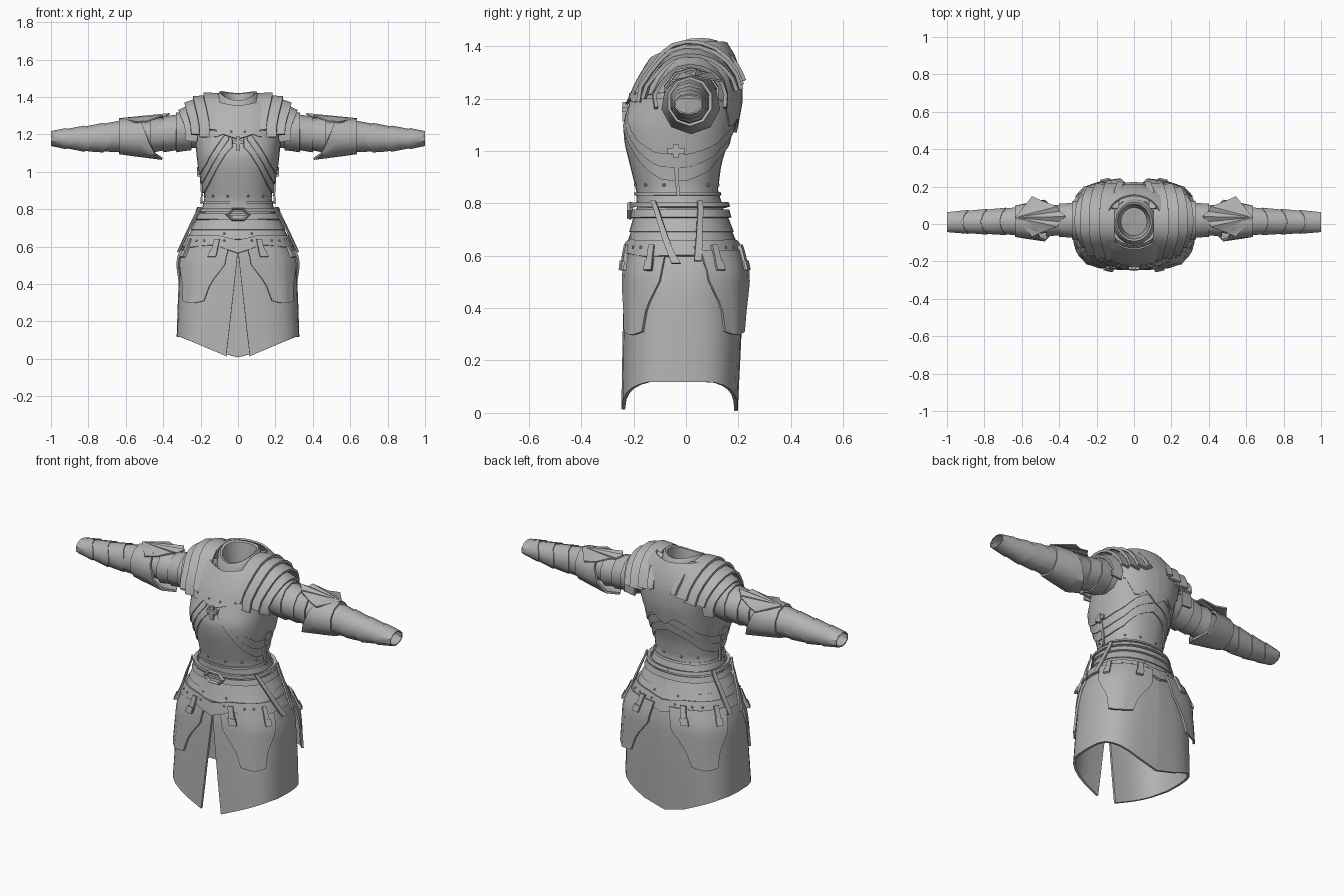
import bpy, bmesh, math
from mathutils import Vector

old = bpy.data.objects.get("Cube")
if old:
    bpy.data.objects.remove(old)

steel = bpy.data.materials.new("grey_steel")
steel.use_nodes = True
GREY = (0.45, 0.45, 0.45, 1)
steel.diffuse_color = GREY
steel.node_tree.nodes["Principled BSDF"].inputs["Base Color"].default_value = GREY
parts = []


def finish(name, bm, thick=0, mirror=False):
    bmesh.ops.remove_doubles(bm, verts=bm.verts, dist=0.0005)
    bmesh.ops.recalc_face_normals(bm, faces=bm.faces)
    me = bpy.data.meshes.new(name)
    bm.to_mesh(me)
    bm.free()
    ob = bpy.data.objects.new(name, me)
    bpy.context.collection.objects.link(ob)
    me.materials.append(steel)
    if thick:
        m = ob.modifiers.new("thickness", 'SOLIDIFY')
        m.thickness, m.offset = thick, 0
    if mirror:
        ob.modifiers.new("mirror", 'MIRROR')
    parts.append(ob)


def sheet(name, f, nu, nv, thick=0.01, mirror=False):
    """Grid surface from f(u, v) with u and v in 0..1."""
    bm = bmesh.new()
    g = [[bm.verts.new(f(i / nu, j / nv)) for j in range(nv + 1)] for i in range(nu + 1)]
    for i in range(nu):
        for j in range(nv):
            bm.faces.new((g[i][j], g[i + 1][j], g[i + 1][j + 1], g[i][j + 1]))
    finish(name, bm, thick, mirror)


def lerp(a, b, t):
    return a + (b - a) * t


def interp(table, k):
    """Piecewise linear lookup: rows are (key, value, ...)."""
    if k <= table[0][0]:
        return table[0][1:]
    for a, b in zip(table, table[1:]):
        if k <= b[0]:
            s = (k - a[0]) / (b[0] - a[0])
            return [lerp(p, q, s) for p, q in zip(a[1:], b[1:])]
    return table[-1][1:]


# Body profile: height, half width, front y, back y, squareness
BODY = [(0, .325, -.24, .19, .6), (.3, .315, -.235, .205, .68), (.53, .305, -.228, .21, .78),
        (.6, .275, -.22, .195, .85), (.7, .235, -.2, .165, .9), (.78, .2, -.187, .143, .9),
        (.85, .18, -.19, .122, .9), (.95, .185, -.215, .135, .85), (1.03, .195, -.235, .16, .85),
        (1.1, .203, -.24, .175, .85), (1.18, .21, -.205, .19, .85), (1.27, .225, -.165, .19, .85),
        (1.33, .21, -.13, .165, .9), (1.37, .16, -.1, .135, 1), (1.395, .1, -.085, .11, 1)]


def body(t, z, off=0):
    """Point on the body at angle t (0 front, 90 left) pushed out by off."""
    w, yf, yb, e = interp(BODY, z)
    s, c = math.sin(math.radians(t)), math.cos(math.radians(t))
    x = (w + off) * math.copysign(abs(s) ** e, s)
    y = (yf + yb) / 2 - ((yb - yf) / 2 + off) * math.copysign(abs(c) ** e, c)
    top = min(max((z - 1.25) / .13, 0), 1)
    return Vector((x, y, z + top * (.15 * (y - .01) + off)))


def plate(name, t0, t1, lo, hi, off, nu=10, nv=4, thick=.01, mirror=True, flare=0):
    """Body-hugging plate; lo and hi are heights or tables over the angle."""
    at = lambda h, t: interp(h, t)[0] if isinstance(h, list) else h

    def f(u, v):
        t = lerp(t0, t1, u)
        return body(t, lerp(at(lo, abs(t)), at(hi, abs(t)), v), off + flare * (1 - v))
    sheet(name, f, nu, nv, thick, mirror)


# Torso shell and its floor
NECKLINE = [(0, 1.352), (40, 1.37), (90, 1.388), (180, 1.372)]
plate("torso_shell", 0, 180, .62, NECKLINE, 0, 16, 26, 0)
bm = bmesh.new()
bm.faces.new([bm.verts.new(body(i * 15, .63, -.005)) for i in range(24)])
finish("waist_lining", bm)


# Long skirt split at the front, hem lower at front and back
def skirt(u, v):
    slit = 3.8 * max(0, 1 - lerp(0, .64, v) / .58)
    t = lerp(slit, 180, u)
    x = abs(body(t, 0).x)
    hem = .008 + .11 * min(1, max(0, x - .05) / .26)
    return body(t, lerp(hem, .64, v))
sheet("skirt", skirt, 14, 8, .014, True)

# Breast and back lames sweeping down from the chest to the sides
SWEEP = [(0, 1.15), (10, 1.12), (28, 1.03), (50, .94), (72, .89), (100, .885), (130, .92),
         (155, .99), (180, 1.03)]
for k, name in enumerate(("lower_lame", "middle_lame", "upper_lame")):
    lo = [(t, z + .05 * k) for t, z in SWEEP]
    hi = [(t, max(z + .06, 1.2)) for t, z in lo]
    plate(name, 6 + 4 * k, 180, lo, hi, .003 + .006 * k, 18, 5)

# Yoke over the collar bones and shoulder blades
plate("yoke", 0, 180, [(0, 1.175), (16, 1.2), (30, 1.18), (50, 1.215), (90, 1.23), (130, 1.19),
      (150, 1.08), (165, 1.13), (180, 1.07)], NECKLINE, .02, 22, 8)
plate("waist_trim", 0, 180, .83, .842, .003, 16, 1)

# Neck collar: rolled ring, low at the front, falling into a closed lining
PROFILE = [(.125, -.025), (.118, .008), (.106, .022), (.094, .014), (.086, -.04), (.076, -.12), (0, -.13)]
def collar(u, v):
    r, h = PROFILE[round(v * 6)]
    a = u * math.tau
    y = r * math.cos(a)
    return Vector((r * .93 * math.sin(a), .013 + y, 1.406 + h + .19 * y - 2.4 * y * y))
sheet("neck_collar", collar, 16, 6, 0)


# Shoulder lames: arches over each arm, leaner towards the chest
def arch(name, x0, x1, r0, r1, a0, a1, thick=.014):
    def f(u, v):
        a = math.radians(lerp(a0, a1, u))
        ry, rz = lerp(r0[0], r1[0], v), lerp(r0[1], r1[1], v)
        s = math.sin(a)
        lean = 1 - .16 * math.sin(2 * a) ** 2 if s < 0 else 1
        return Vector((lerp(x0, x1, v) - .035 * abs(s) ** 3, .015 + lean * ry * s,
                       1.2 + rz * math.cos(a)))
    sheet(name, f, 10, 2, thick, True)
arch("inner_shoulder_lame", .105, .185, (.2, .215), (.206, .218), -84, 76)
arch("middle_shoulder_lame", .165, .24, (.19, .203), (.2, .2), -94, 80)
arch("outer_shoulder_lame", .225, .285, (.172, .185), (.182, .165), -90, 80)
arch("shoulder_cap_lame", .25, .315, (.14, .155), (.137, .125), -105, 105)
arch("shoulder_ridge", .085, .12, (.213, .212), (.218, .224), 18, 72)

# Arm path: x, centre y, centre z, y radius, z radius
ARM = [(.14, .02, 1.22, .1, .1), (.3, .02, 1.215, .095, .09), (.4, .02, 1.2, .075, .078),
       (.62, .015, 1.19, .075, .082), (.8, .012, 1.177, .067, .068), (1, .01, 1.178, .056, .04)]


def tube(name, x0, x1, g0, g1, nv=2, thick=.008, ragged=None, droop=0):
    """Ten-sided sleeve piece following the arm, grown by g0 to g1."""
    def f(u, v):
        a = u * math.tau
        x = lerp(x0 + (ragged(a) if ragged else 0), x1, v)
        cy, cz, ry, rz = interp(ARM, x)
        g = lerp(g0 - droop * math.cos(a), g1, v)
        return Vector((x, cy + (ry + g) * math.sin(a), cz + (rz + g) * math.cos(a)))
    sheet(name, f, 10, nv, thick, True)
tube("sleeve", .14, .7, -.004, -.004, 6, 0)
tube("upper_arm_band", .25, .33, .004, .016)
tube("lower_arm_band", .31, .4, .002, .014)
tube("elbow_band", .38, .47, .002, .012)
chevron = lambda a: .02 * math.cos(2 * a)
for i in range(4):
    x = .6 + .1 * i
    tube("forearm_lame_%d" % (i + 1), x, x + .1 if i == 3 else x + .115, .002, -.003, 2, .006,
         chevron if i else None)
tube("elbow_cuff", .405, .635, .03, .008, 3, .012,
     lambda a: .12 * (.5 + .5 * math.cos(a)) ** .5, .022)

# Ridged fan plate over each elbow
bm = bmesh.new()
apex = bm.verts.new((.635, .035, 1.283))
rim = []
for i in range(9):
    s = i / 4 - 1
    ridge = 1 if i % 2 == 0 else -1
    rim.append(bm.verts.new((.375 + .18 * s * s - .01 * ridge, .04 + .108 * s,
                             1.302 + .008 * ridge - .045 * s * s)))
for a, b in zip(rim, rim[1:]):
    bm.faces.new((apex, a, b))
finish("elbow_fan", bm, .008, True)

# Waist belts and hip lames
plate("upper_belt", 0, 180, .785, .803, .018, 16, 1, .018)
plate("lower_belt", 0, 180, .745, .775, .014, 16, 1, .014)
plate("upper_hip_lame", 0, 180, .69, .75, .003, 16, 2, .01, flare=.007)
plate("middle_hip_lame", 0, 180, .64, .7, .003, 16, 2, .01, flare=.007)
plate("hip_band", 0, 180, [(0, .565), (20, .61), (55, .595), (90, .6), (130, .595), (160, .61),
      (180, .575)], [(0, .635), (20, .66), (90, .655), (160, .66), (180, .64)], .018, 20, 2, .014)

# Four hanging thigh plates, as inner and outer edge angles over height
EDGE = [(.31, 25, 58), (.4, 20, 61), (.5, 8, 73), (.62, 7, 76)]
for name, back, off in (("front_thigh_plate", False, .012), ("back_thigh_plate", True, .03)):
    def thigh(u, v):
        z = lerp(.31, .62, v)
        t = lerp(*interp(EDGE, z), u)
        z -= .012 * math.sin(u * math.pi) * (1 - v)
        return body(180 - t if back else t, z, off + (.006 if u == .5 else 0))
    sheet(name, thigh, 6, 8, .012, True)

# Strap loops holding the thigh plates
for i, t in enumerate((20, 62, 118, 158)):
    off = .026 if t < 90 else .038
    plate("strap_loop_%d" % (i + 1), t - 3, t + 3, .545, .64, off, 1, 3, .016)
    plate("strap_tip_%d" % (i + 1), t - 4, t + 4, .545, .58, off + .008, 1, 1, .01)

# Slanted straps on the hips
for name, ta, tb, z0 in (("front_hip_strap", 62, 86, .57), ("back_hip_strap", 112, 100, .58)):
    sheet(name, lambda u, v: body(lerp(tb, ta, v) + lerp(-3, 3, u), lerp(z0, .81, v), .034),
          1, 7, .01, True)


def block(name, p, size, mirror=False):
    bm = bmesh.new()
    bmesh.ops.create_cube(bm, size=1)
    bmesh.ops.scale(bm, vec=size, verts=bm.verts)
    bmesh.ops.translate(bm, vec=p, verts=bm.verts)
    finish(name, bm, 0, mirror)


# Chest clasp, side clasps and side seams
chest = body(0, 1.15, .014)
block("chest_clasp_upright", chest, (.02, .022, .075))
block("chest_clasp_bar", chest + Vector((0, 0, .008)), (.06, .024, .02))
side = body(90, 1.0, .02)
block("side_clasp_bar", side, (.016, .07, .022), True)
block("side_clasp_upright", side, (.018, .022, .05), True)
plate("side_seam", 89, 92, .83, 1.1, .012, 1, 6, .01)


# Belt buckle: hexagonal ring with a tongue
def buckle(u, v):
    a, b = u * math.tau, v * math.tau
    r = .045 + .009 * math.cos(b)
    return Vector((1.25 * r * math.cos(a), -.214 + .012 * math.sin(b), .772 + .75 * r * math.sin(a)))
sheet("belt_buckle", buckle, 6, 4, 0)
block("buckle_tongue", (0, -.214, .772), (.09, .01, .012))

# Rivets
bm = bmesh.new()
spots = [(t, .632, .024) for t in (12, 36, 48, 80, 100, 135, 148, 168)]
spots += [(t, .67, .01) for t in (14, 166)] + [(t, .87, .002) for t in (15, 45, 75, 135, 165)]
spots += [(6, 1.215, .024), (26, 1.22, .024)]
for t, z, off in spots:
    new = bmesh.ops.create_icosphere(bm, subdivisions=1, radius=.007)["verts"]
    bmesh.ops.translate(bm, vec=body(t, z, off), verts=new)
finish("rivets", bm, 0, True)

# Bake modifiers, then shade smooth with sharp creases
bpy.ops.object.select_all(action='DESELECT')
for ob in parts:
    ob.select_set(True)
bpy.context.view_layer.objects.active = parts[0]
bpy.ops.object.convert(target='MESH')
bpy.ops.object.shade_smooth_by_angle(angle=math.radians(40))
